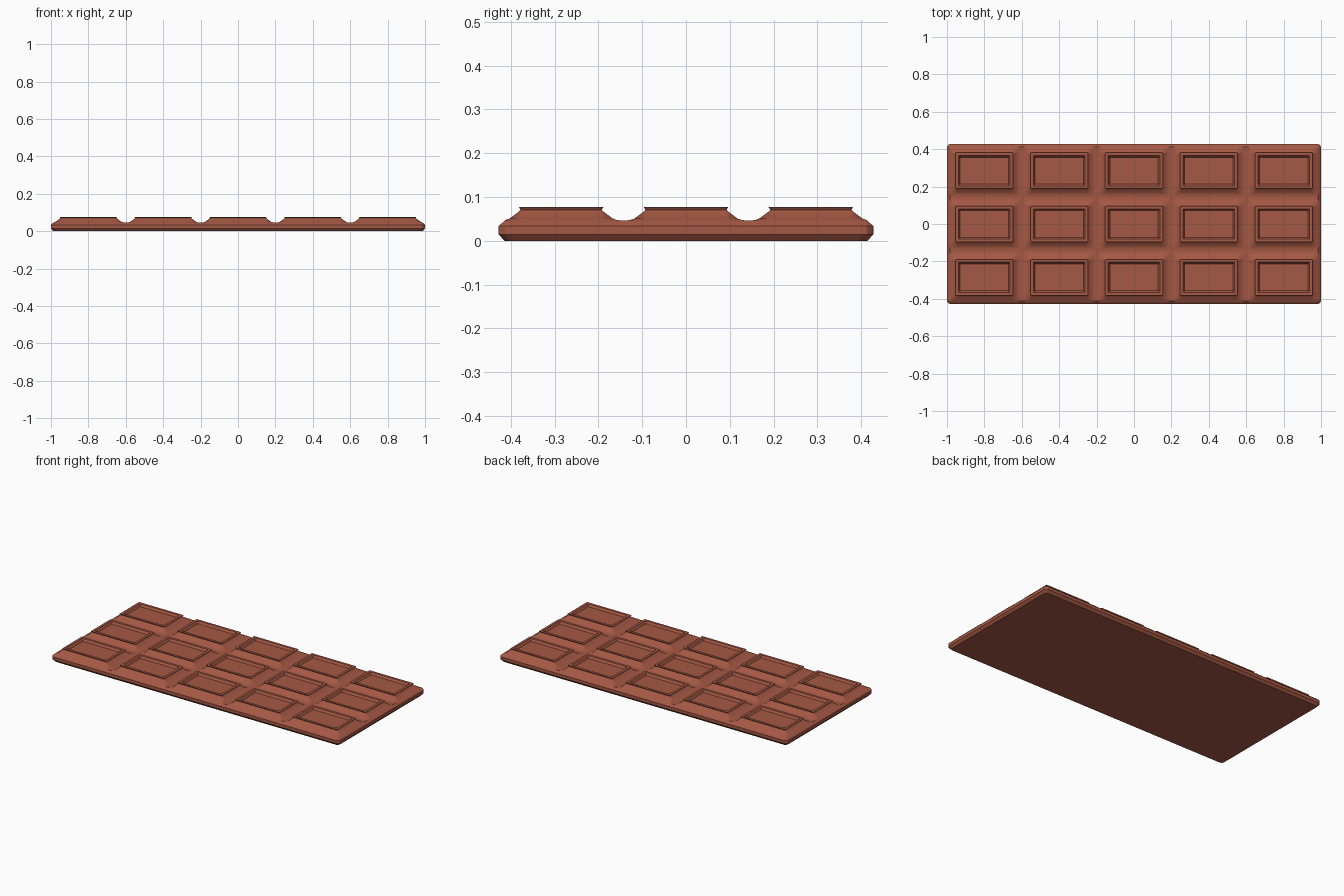
import bpy, bmesh

if "Cube" in bpy.data.objects:
    bpy.data.objects.remove(bpy.data.objects["Cube"])

CELLS_X, CELLS_Y = 5, 3
HX, HY = 0.2, 0.1425          # half size of one segment
EDGE_Z = 0.034                # height of the outer rim

# Segment profile from groove centre inwards: inset, height
INSET  = [0.0,   0.015,  0.025, 0.045, 0.050, 0.046, 0.062, 0.071]
HEIGHT = [0.046, 0.0475, 0.051, 0.066, 0.071, 0.077, 0.077, 0.064]
# Same insets without the overhanging lip, for points along a side
PLAIN = INSET[:5] + [0.053] + INSET[6:]


def grid_lines(count, half):
    """Grid lines over all segments: (edge position, direction, profile index, is outer)."""
    lines = []
    for c in range(count):
        mid = (2 * c + 1 - count) * half
        for k in range(len(INSET)):
            lines.append((mid - half, 1, k, k == 0 and c == 0))
        last = c == count - 1
        for k in reversed(range(0 if last else 1, len(INSET))):
            lines.append((mid + half, -1, k, k == 0 and last))
    return lines


def place(line, ring):
    edge, sign, k, _ = line
    return edge + sign * (INSET[k] if k == ring else PLAIN[k])


# Moulded top surface with grooves, raised lips and recessed panels
bm = bmesh.new()
xs, ys = grid_lines(CELLS_X, HX), grid_lines(CELLS_Y, HY)
grid = []
for lx in xs:
    row = []
    for ly in ys:
        ring = min(lx[2], ly[2])
        x, y = place(lx, ring), place(ly, ring)
        if lx[3] and ly[3]:               # blunt outer corners
            x -= 0.006 * (1 if x > 0 else -1)
            y -= 0.006 * (1 if y > 0 else -1)
        z = EDGE_Z if lx[3] or ly[3] else HEIGHT[ring]
        row.append(bm.verts.new((x, y, z)))
    grid.append(row)
for i in range(len(xs) - 1):
    for j in range(len(ys) - 1):
        bm.faces.new((grid[i][j], grid[i + 1][j], grid[i + 1][j + 1], grid[i][j + 1]))

# Side wall, lower chamfer and flat underside
rim = [e for e in bm.edges if e.is_boundary]
for z, inset in ((0.015, 0.0), (0.0, 0.013)):
    new = bmesh.ops.extrude_edge_only(bm, edges=rim)["geom"]
    for v in (g for g in new if isinstance(g, bmesh.types.BMVert)):
        v.co.x *= 1 - inset / (CELLS_X * HX)
        v.co.y *= 1 - inset / (CELLS_Y * HY)
        v.co.z = z
    rim = [g for g in new if isinstance(g, bmesh.types.BMEdge)]
bmesh.ops.contextual_create(bm, geom=rim)
bmesh.ops.recalc_face_normals(bm, faces=bm.faces)

mesh = bpy.data.meshes.new("chocolate_bar")
bm.to_mesh(mesh)
bm.free()
bar = bpy.data.objects.new("chocolate_bar", mesh)
bpy.context.collection.objects.link(bar)

# Milk chocolate colour
mat = bpy.data.materials.new("chocolate")
mat.diffuse_color = (0.376, 0.098, 0.058, 1)
mat.use_nodes = True
mat.node_tree.nodes["Principled BSDF"].inputs["Base Color"].default_value = mat.diffuse_color
mesh.materials.append(mat)

bpy.context.view_layer.objects.active = bar
bar.select_set(True)
bpy.ops.object.shade_smooth_by_angle(angle=0.5)
